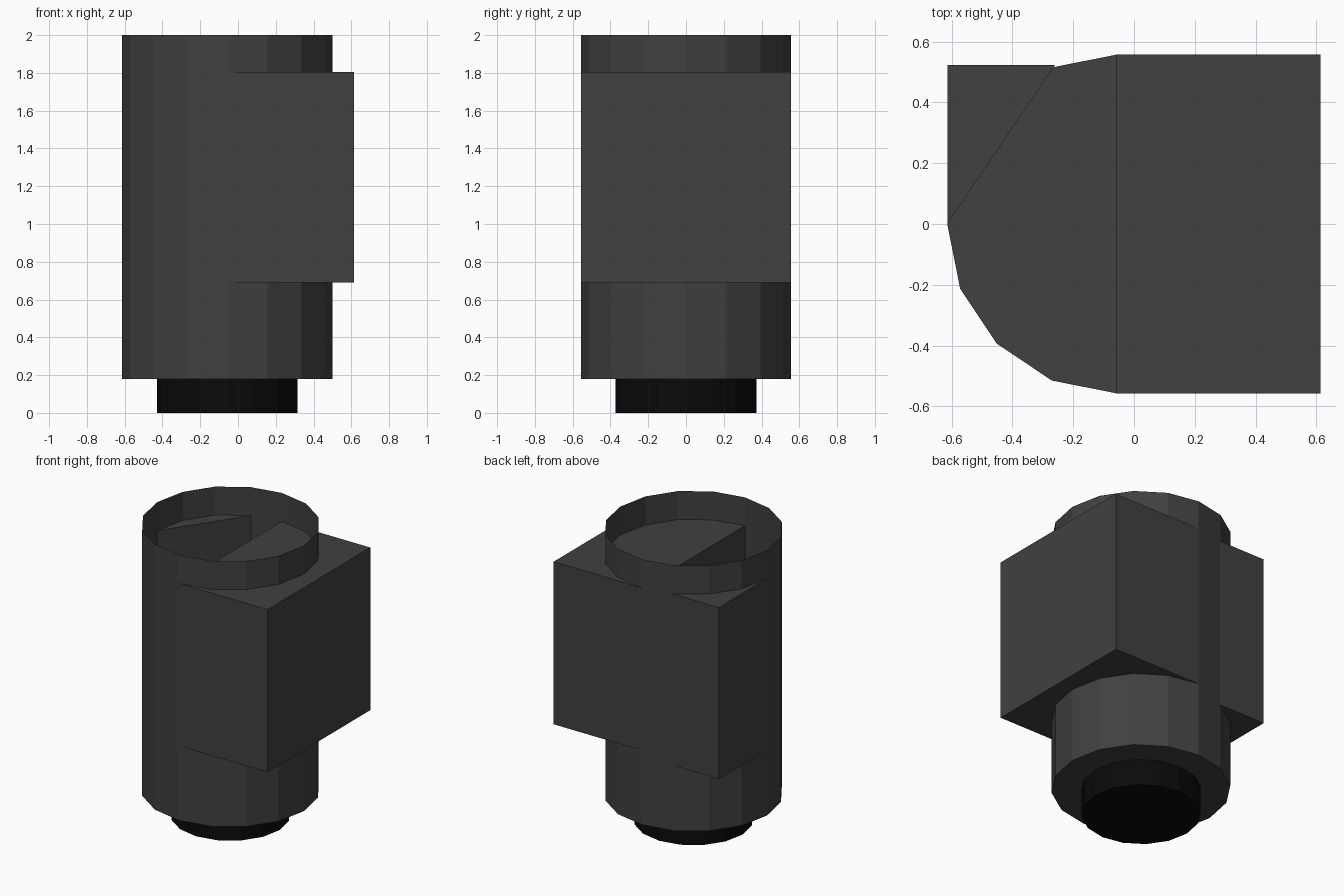
import bpy, bmesh, math

if "Cube" in bpy.data.objects:
    bpy.data.objects.remove(bpy.data.objects["Cube"])

CX = -0.057   # axis of the round parts
R = 0.557


def material(name, v):
    m = bpy.data.materials.new(name)
    m.diffuse_color = (v, v, v, 1)
    m.use_nodes = True
    m.node_tree.nodes["Principled BSDF"].inputs["Base Color"].default_value = m.diffuse_color
    return m


def prism(name, outline, z0, z1, mat, top=True):
    """Extrude a counter-clockwise outline from z0 to z1, top optional."""
    bm = bmesh.new()
    low = [bm.verts.new((x, y, z0)) for x, y in outline]
    high = [bm.verts.new((x, y, z1)) for x, y in outline]
    n = len(outline)
    for i in range(n):
        j = (i + 1) % n
        bm.faces.new((low[i], low[j], high[j], high[i]))
    bm.faces.new(low[::-1])
    if top:
        bm.faces.new(high)
    mesh = bpy.data.meshes.new(name)
    bm.to_mesh(mesh)
    bm.free()
    mesh.materials.append(mat)
    obj = bpy.data.objects.new(name, mesh)
    bpy.context.collection.objects.link(obj)
    return obj


def circle(r, n=16):
    return [(CX + r * math.cos(2 * math.pi * i / n), r * math.sin(2 * math.pi * i / n))
            for i in range(n)]


body = material("dark_grey", 0.052)
black = material("black", 0.003)

# Open-topped sleeve with a floor, and the narrower plug below it
prism("sleeve", circle(R), 0.18, 2.0, body, top=False)
prism("base_plug", circle(0.372), 0.0, 0.18, black, top=False)

# Square housing on the right side
prism("side_housing", [(CX, -R), (0.614, -R), (0.614, R), (CX, R)], 0.69, 1.805, body)

# Triangular corner block at back left
prism("corner_block", [(-0.614, 0.0), (-0.26, 0.522), (-0.614, 0.522)], 0.63, 1.805, body)
